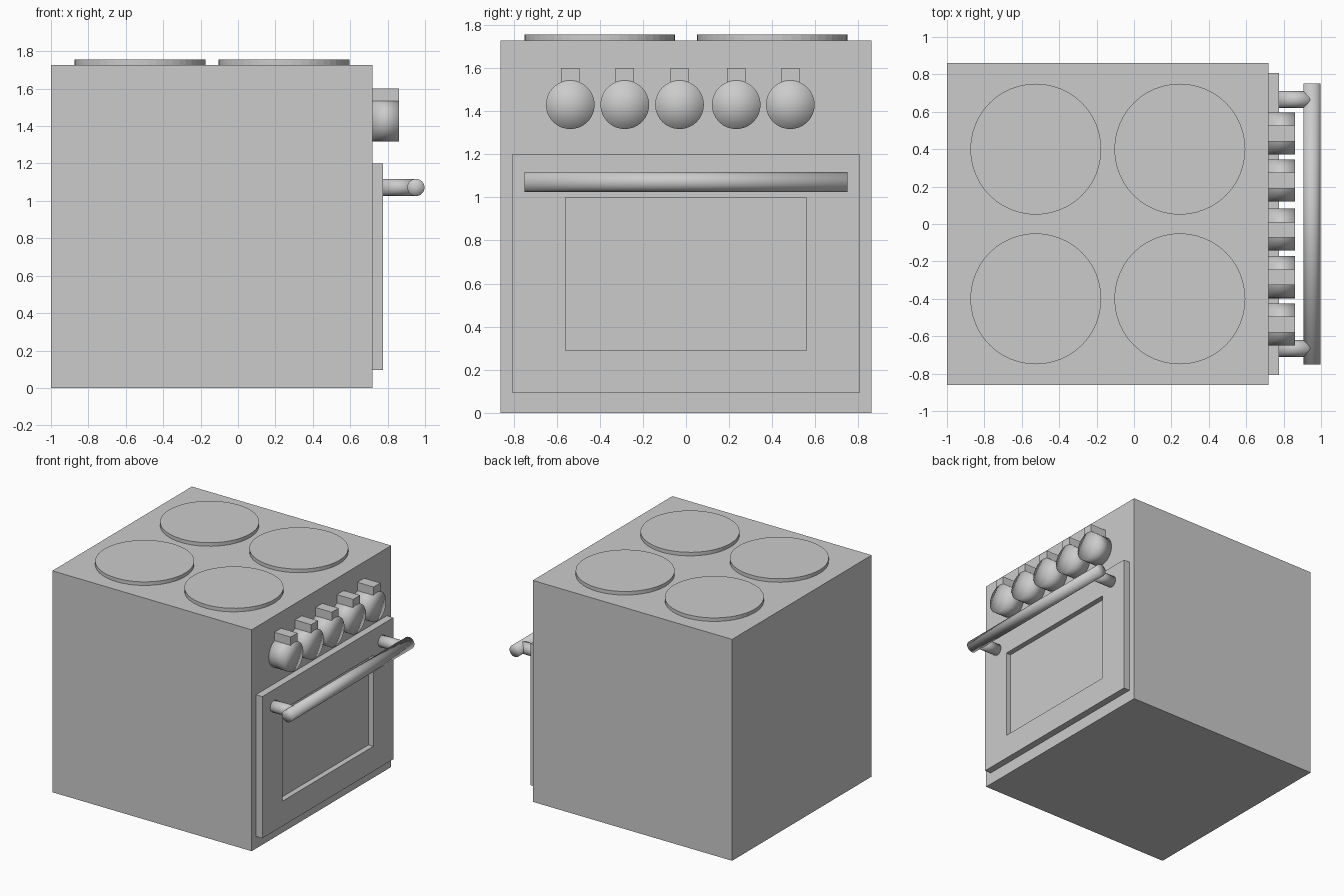
import bpy, bmesh
from mathutils import Matrix, Vector

if "Cube" in bpy.data.objects:
    bpy.data.objects.remove(bpy.data.objects["Cube"])


def finish(name, bm, smooth=False):
    bmesh.ops.recalc_face_normals(bm, faces=bm.faces)
    for f in bm.faces:
        f.smooth = smooth
    me = bpy.data.meshes.new(name)
    bm.to_mesh(me)
    bm.free()
    ob = bpy.data.objects.new(name, me)
    bpy.context.collection.objects.link(ob)
    return ob


def box_mesh(lo, hi):
    lo, hi = Vector(lo), Vector(hi)
    bm = bmesh.new()
    m = Matrix.Translation((lo + hi) / 2) @ Matrix.Diagonal((*(hi - lo), 1))
    bmesh.ops.create_cube(bm, size=1, matrix=m)
    return bm


def box(name, lo, hi):
    return finish(name, box_mesh(lo, hi))


def rod(name, a, b, r, smooth=True, sides=32):
    a, b = Vector(a), Vector(b)
    rot = Vector((0, 0, 1)).rotation_difference(b - a).to_matrix().to_4x4()
    bm = bmesh.new()
    bmesh.ops.create_cone(bm, cap_ends=True, cap_tris=True, segments=sides,
                          radius1=r, radius2=r, depth=(b - a).length,
                          matrix=Matrix.Translation((a + b) / 2) @ rot)
    return finish(name, bm, smooth)


FRONT = 0.72   # oven front plane
DOOR = 0.775   # door front plane

# Oven body
box("oven_body", (-1, -0.86, 0), (FRONT, 0.86, 1.727))

# Four hot plates
for x in (-0.525, 0.245):
    for y in (-0.4, 0.4):
        rod("hot_plate", (x, y, 1.727), (x, y, 1.755), 0.35, smooth=False, sides=48)

# Door with recessed window panel
bm = box_mesh((FRONT, -0.807, 0.095), (DOOR, 0.807, 1.2))
face = max(bm.faces, key=lambda f: f.calc_center_median().x)
bmesh.ops.inset_region(bm, faces=[face], thickness=0.1)
for v in face.verts:
    v.co.y = 0.56 if v.co.y > 0 else -0.56
    v.co.z = 1.0 if v.co.z > 0.65 else 0.29
panel = bmesh.ops.extrude_discrete_faces(bm, faces=[face])["faces"][0]
for v in panel.verts:
    v.co.x -= 0.042
finish("oven_door", bm)

# Door handle: bar on two posts
HX, HZ, HR = 0.951, 1.072, 0.046
rod("handle_bar", (HX, -0.75, HZ), (HX, 0.75, HZ), HR)
for y in (-0.665, 0.665):
    rod("handle_post", (DOOR, y, HZ), (HX, y, HZ), HR - 0.001)

# Control knobs with pointer tabs on top
for y in (-0.537, -0.284, -0.03, 0.233, 0.484):
    rod("knob", (FRONT, y, 1.43), (0.86, y, 1.43), 0.113)
    box("knob_pointer", (FRONT, y - 0.042, 1.534), (0.8595, y + 0.042, 1.6))
